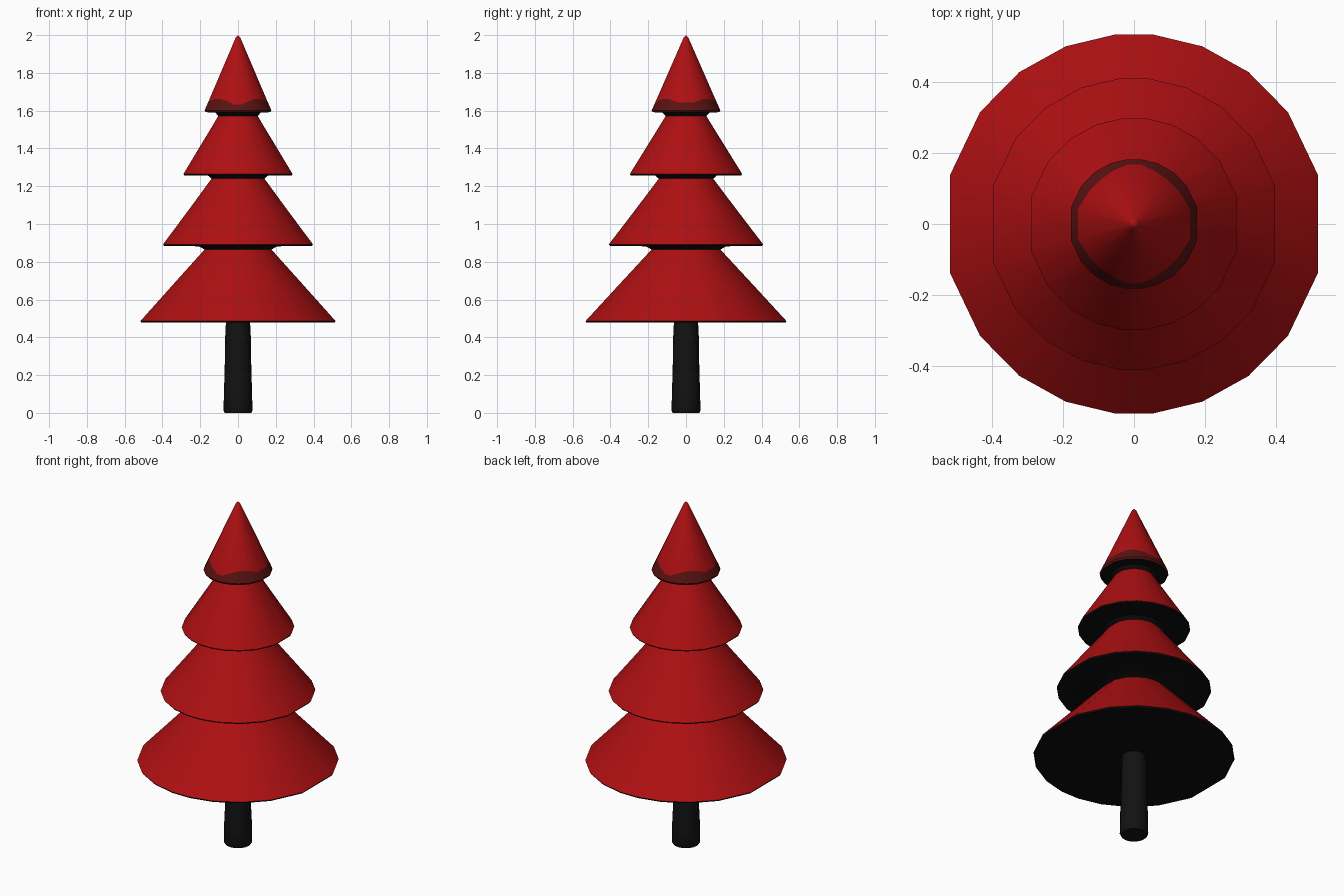
import bpy, bmesh, math

if "Cube" in bpy.data.objects:
    bpy.data.objects.remove(bpy.data.objects["Cube"])

def material(name, rgb):
    m = bpy.data.materials.new(name)
    m.diffuse_color = (*rgb, 1)
    m.use_nodes = True
    m.node_tree.nodes["Principled BSDF"].inputs["Base Color"].default_value = m.diffuse_color
    return m

RED = material("red foliage", (0.42, 0.005, 0.006))
BLACK = material("black underside", (0.004, 0.004, 0.004))
DARK = material("dark red edge", (0.10, 0.006, 0.006))
BARK = material("black bark", (0.006, 0.006, 0.006))

# slightly uneven twenty-sided outline, mirrored left/right and front/back
quarter = [15, 36, 53, 69, 84]
half = quarter + [180 - a for a in reversed(quarter)]
ANGLES = [math.radians(a) for a in half + [a + 180 for a in half]]

def lathe(name, profile, mats, bands, angles=ANGLES, wave_ring=None, wave=0.0, slope=0.0):
    """Spin (radius, z) points; bands gives the material index of each strip."""
    bm = bmesh.new()
    rings = []
    for i, (r, z) in enumerate(profile):
        if r == 0:
            rings.append([bm.verts.new((0, 0, z))] * len(angles))
            continue
        ring = []
        for a in angles:
            dz = wave * abs(math.sin(2 * a)) if i == wave_ring else 0
            rr = r - dz * slope
            ring.append(bm.verts.new((rr * math.cos(a), rr * math.sin(a), z + dz)))
        rings.append(ring)
    n = len(angles)
    for k, (lo, hi) in enumerate(zip(rings, rings[1:])):
        for j in range(n):
            loop = list(dict.fromkeys([lo[j], lo[(j + 1) % n], hi[(j + 1) % n], hi[j]]))
            bm.faces.new(loop).material_index = bands[k]
    me = bpy.data.meshes.new(name)
    bm.to_mesh(me)
    bm.free()
    for m in mats:
        me.materials.append(m)
    ob = bpy.data.objects.new(name, me)
    bpy.context.collection.objects.link(ob)
    bpy.context.view_layer.objects.active = ob
    ob.select_set(True)
    bpy.ops.object.shade_smooth_by_angle(angle=math.radians(35))
    ob.select_set(False)

mats = [RED, BLACK, DARK]

# foliage tiers: underside, thin rim, sloping skirt
lathe("bottom_tier", [(0.06, 0.48), (0.53, 0.478), (0.535, 0.486), (0.36, 0.675), (0.183, 0.865)],
      mats, [1, 1, 0, 0])
lathe("lower_middle_tier", [(0.183, 0.865), (0.215, 0.882), (0.405, 0.884), (0.411, 0.892),
      (0.27, 1.075), (0.145, 1.24)], mats, [1, 1, 1, 0, 0])
lathe("upper_middle_tier", [(0.145, 1.24), (0.165, 1.257), (0.295, 1.258), (0.299, 1.265),
      (0.14, 1.52), (0.108, 1.572)], mats, [1, 1, 1, 0, 0])

# top tier with a wavy dark band above its rim
lathe("top_tier", [(0.108, 1.572), (0.125, 1.59), (0.178, 1.592), (0.183, 1.602),
      (0.172, 1.625), (0.012, 1.988), (0, 2.0)], mats, [1, 1, 2, 2, 0, 0],
      wave_ring=4, wave=0.038, slope=0.44)

# trunk
round16 = [2 * math.pi * i / 16 for i in range(16)]
lathe("trunk", [(0, 0), (0.07, 0), (0.076, 0.012), (0.075, 0.11), (0.071, 0.2),
      (0.068, 0.4), (0.064, 0.48)], [BARK], [0] * 6, angles=round16)
